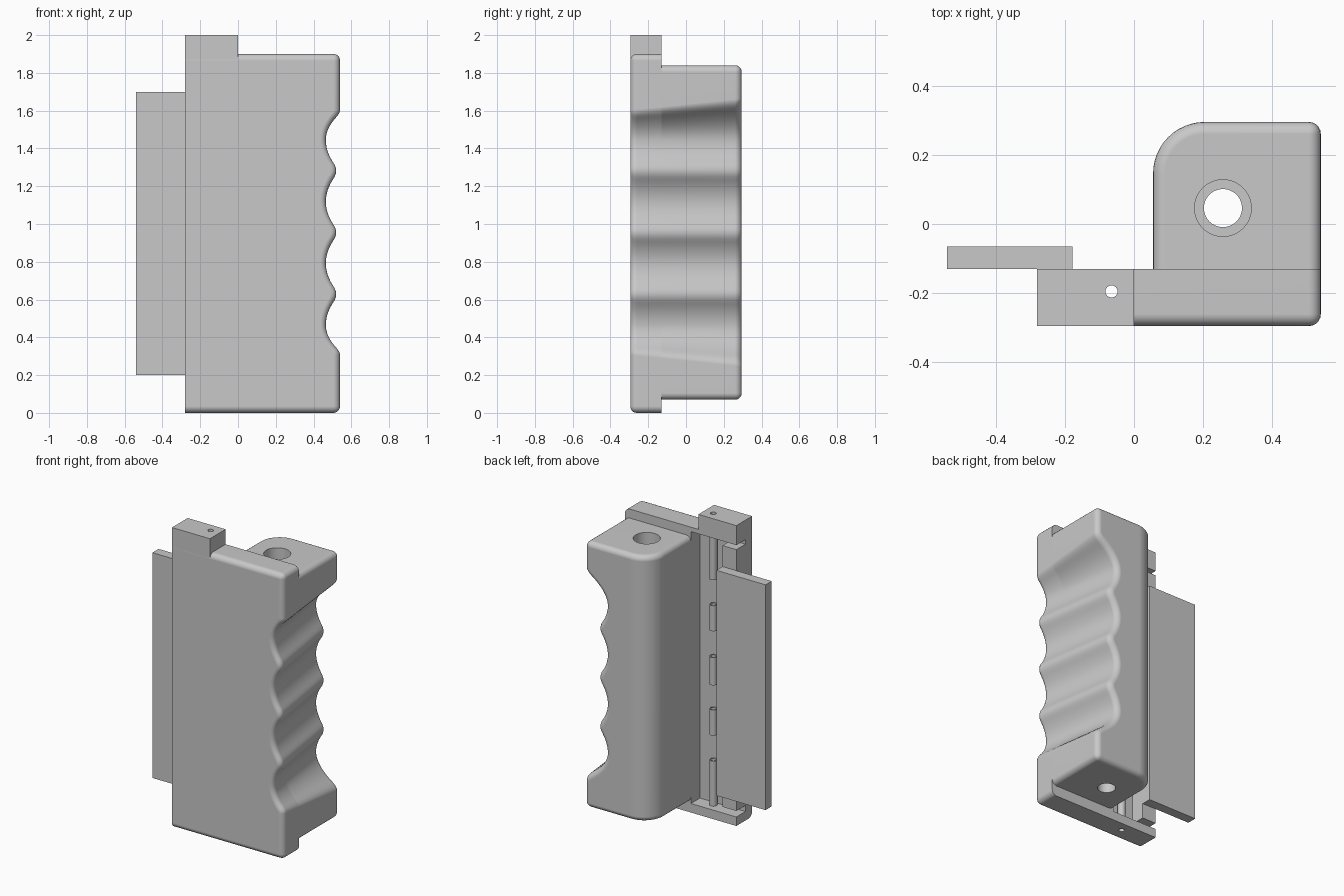
import bpy, bmesh, math
from mathutils import Vector

cube = bpy.data.objects.get("Cube")
if cube:
    bpy.data.objects.remove(cube, do_unlink=True)

GREY = (0.58, 0.58, 0.58, 1)
grey = bpy.data.materials.new("plain_grey")
grey.use_nodes = True
grey.diffuse_color = GREY
grey.node_tree.nodes["Principled BSDF"].inputs["Base Color"].default_value = GREY

FRONT, SEAM, BACK = -0.295, -0.13, 0.295
LEFT, RIGHT, GRIP_LEFT = -0.28, 0.54, 0.055
CAVITY = -0.225
PIN = (-0.065, -0.195)
ROUND = 0.035


def make_object(name, bm):
    bmesh.ops.recalc_face_normals(bm, faces=bm.faces)
    mesh = bpy.data.meshes.new(name)
    bm.to_mesh(mesh)
    bm.free()
    mesh.materials.append(grey)
    obj = bpy.data.objects.new(name, mesh)
    bpy.context.collection.objects.link(obj)
    return obj


def box(name, lo, hi):
    bm = bmesh.new()
    bmesh.ops.create_cube(bm, size=1)
    for v in bm.verts:
        v.co = Vector([a + (b - a) * (c + 0.5) for a, b, c in zip(lo, hi, v.co)])
    return make_object(name, bm)


def rod(name, centre, radius, z0, z1, sides=32):
    bm = bmesh.new()
    bmesh.ops.create_cone(bm, cap_ends=True, segments=sides, radius1=radius,
                          radius2=radius, depth=z1 - z0)
    bmesh.ops.translate(bm, verts=bm.verts, vec=(*centre, (z0 + z1) / 2))
    return make_object(name, bm)


def cut(obj, cutters):
    bpy.context.view_layer.objects.active = obj
    for c in cutters:
        mod = obj.modifiers.new("cut", "BOOLEAN")
        mod.operation, mod.solver, mod.object = "DIFFERENCE", "EXACT", c
        bpy.ops.object.modifier_apply(modifier=mod.name)
        bpy.data.objects.remove(c, do_unlink=True)


def smooth(obj):
    bpy.ops.object.select_all(action="DESELECT")
    obj.select_set(True)
    bpy.context.view_layer.objects.active = obj
    bpy.ops.object.shade_smooth_by_angle(angle=math.radians(32))
    mod = obj.modifiers.new("even_shading", "WEIGHTED_NORMAL")
    mod.keep_sharp = True


# Broad round trough (0) rising to a tighter round crest (1)
def scallop(d, turn=0.75):
    return d * d / turn if d < turn else 1 - (1 - d) ** 2 / (1 - turn)


# Finger-groove outline; grooves deepen and the end ones widen towards the back
def finger_edge(y):
    back = (y - FRONT) / (BACK - FRONT)
    low, high = 0.465, 1.445
    trough = 0.47 - 0.087 * back
    crest = trough + 0.055
    width = 0.158 + 0.062 * back
    steps, waves = 16, 60
    ramp = []
    for i in range(1, steps + 1):
        t = i / steps
        ramp.append((trough + (RIGHT - trough) * scallop(t), width * t))
    pts = [(x, low - dz) for x, dz in reversed(ramp)]
    for i in range(waves + 1):
        phase = 3 * i / waves
        d = 2 * abs(phase - round(phase))
        pts.append((trough + (crest - trough) * scallop(d),
                    low + (high - low) * i / waves))
    return pts + [(x, high + dz) for x, dz in ramp]


def handle_slab(x0, y0, y1, z0, z1):
    bm = bmesh.new()
    rings = []
    for y in (y0, y1):
        outline = [(x0, z0), (RIGHT, z0)] + finger_edge(y) + [(RIGHT, z1), (x0, z1)]
        rings.append([bm.verts.new((x, y, z)) for x, z in outline])
    a, b = rings
    bm.faces.new(a)
    bm.faces.new(b[::-1])
    for i in range(len(a)):
        j = (i + 1) % len(a)
        bm.faces.new((a[i], b[i], b[j], a[j]))
    bmesh.ops.recalc_face_normals(bm, faces=bm.faces)
    return bm


def on_plane(edge, axis, value):
    return all(abs(v.co[axis] - value) < 1e-4 for v in edge.verts)


def round_edges(bm, keep):
    chosen = [e for e in bm.edges
              if e.calc_face_angle(0) > math.radians(40)
              and not any(on_plane(e, axis, value) for axis, value in keep)]
    bmesh.ops.bevel(bm, geom=chosen, offset=ROUND, segments=5, profile=0.5,
                    affect="EDGES", clamp_overlap=False)


# Front plate with a cavity behind a thin skin
bm = handle_slab(LEFT, FRONT, SEAM, 0, 1.9)
round_edges(bm, [(1, SEAM), (0, LEFT)])
plate = make_object("front_plate", bm)
cut(plate, [box("cavity", (-0.4, CAVITY, 0.06), (GRIP_LEFT, 0, 1.87)),
            rod("pin_hole", PIN, 0.0175, -0.1, 2.1)])
smooth(plate)

# Square block on top of the plate
block = box("top_block", (LEFT, FRONT, 1.87), (0, SEAM, 2))
cut(block, [rod("pin_hole", PIN, 0.0175, 1.5, 2.1)])
smooth(block)

# Grip with one broad rounded corner and a counterbored hole
bm = handle_slab(GRIP_LEFT, SEAM, BACK, 0.07, 1.84)
corner = [e for e in bm.edges if on_plane(e, 0, GRIP_LEFT) and on_plane(e, 1, BACK)]
bmesh.ops.bevel(bm, geom=corner, offset=0.15, segments=12, profile=0.5, affect="EDGES")
round_edges(bm, [(1, SEAM)])
grip = make_object("grip", bm)
cut(grip, [rod("bore", (0.257, 0.046), 0.055, -0.1, 2.1, 48),
           rod("counterbore", (0.257, 0.046), 0.082, 1.65, 2.1, 48)])
smooth(grip)

# Hinge post in the cavity and the flat leaf fixed to it
box("hinge_post", (LEFT, CAVITY, 0.1), (-0.178, SEAM, 1.84))
box("leaf", (-0.54, SEAM, 0.2), (-0.178, -0.065, 1.7))

# Hollow hinge knuckles
for n, (z0, z1) in enumerate([(0.06, 0.36), (0.53, 0.7), (0.865, 1.05),
                              (1.225, 1.395), (1.565, 1.87)]):
    knuckle = rod(f"knuckle_{n + 1}", PIN, 0.024, z0, z1, 24)
    cut(knuckle, [rod("pin_hole", PIN, 0.0175, -0.1, 2.1)])
    smooth(knuckle)
